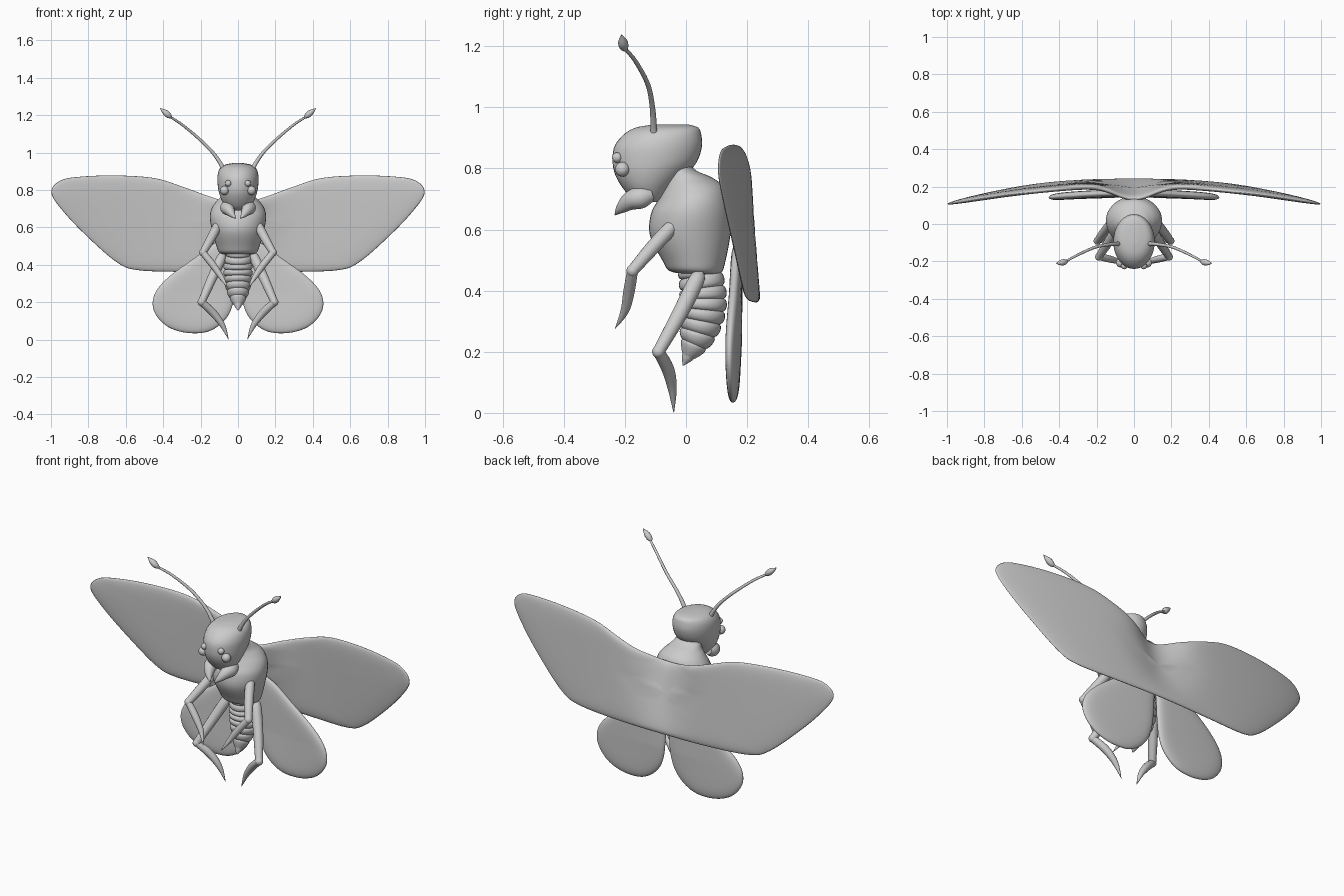
import bpy, bmesh
from math import sin, cos, pi, exp, sqrt, radians
from mathutils import Vector

cube = bpy.data.objects.get("Cube")
if cube:
    bpy.data.objects.remove(cube, do_unlink=True)

TONE = (0.6, 0.6, 0.6, 1)
grey = bpy.data.materials.new("plain grey")
grey.use_nodes = True
grey.diffuse_color = TONE
for node in grey.node_tree.nodes:
    if node.type == 'BSDF_PRINCIPLED':
        node.inputs["Base Color"].default_value = TONE


def finish(name, bm, angle=50):
    """Turn a bmesh into a smooth-shaded object."""
    bmesh.ops.recalc_face_normals(bm, faces=bm.faces)
    mesh = bpy.data.meshes.new(name)
    bm.to_mesh(mesh)
    bm.free()
    mesh.materials.append(grey)
    mesh.shade_smooth()
    mesh.set_sharp_from_angle(angle=radians(angle))
    obj = bpy.data.objects.new(name, mesh)
    bpy.context.collection.objects.link(obj)
    return obj


def spline(points, steps, closed=False):
    """Smooth interpolation through points of any dimension."""
    n, out = len(points), []
    for i in range(n if closed else n - 1):
        ids = [i - 1, i, i + 1, i + 2]
        ids = [k % n if closed else min(max(k, 0), n - 1) for k in ids]
        quad = [points[k] for k in ids]
        for s in range(steps):
            t = s / steps
            out.append(tuple(
                b + t / 2 * (c - a + t * (2 * a - 5 * b + 4 * c - d + t * (3 * (b - c) + d - a)))
                for a, b, c, d in zip(*quad)))
    return out if closed else out + [tuple(points[-1])]


def loft(name, rings, sides=28, angle=50):
    """Skin elliptical rings given as (centre, half axis, half axis)."""
    bm = bmesh.new()
    loops = [[bm.verts.new(c + u * cos(2 * pi * k / sides) + v * sin(2 * pi * k / sides))
              for k in range(sides)] for c, u, v in rings]
    for a, b in zip(loops, loops[1:]):
        for k in range(sides):
            j = (k + 1) % sides
            bm.faces.new((a[k], a[j], b[j], b[k]))
    bm.faces.new(loops[0])
    bm.faces.new(loops[-1])
    return finish(name, bm, angle)


def stack(name, levels, steps=5):
    """Body part from levels of (height, front y, back y, half width)."""
    rings = [(Vector((0, (f + b) / 2, z)), Vector((w, 0, 0)), Vector((0, (b - f) / 2, 0)))
             for z, f, b, w in spline(levels, steps)]
    return loft(name, rings, 36)


def tube(name, points, steps=6, sides=14, ripple=None):
    """Tapered tube along points of (x, y, z, radius)."""
    path = spline(points, steps)
    rings = []
    for i, p in enumerate(path):
        ahead, behind = path[min(i + 1, len(path) - 1)], path[max(i - 1, 0)]
        t = (Vector(ahead[:3]) - Vector(behind[:3])).normalized()
        u = Vector((1, 0, 0))
        u = (u - t * t.dot(u)).normalized()
        r = max(p[3], 0.001) * (ripple(i) if ripple else 1)
        rings.append((Vector(p[:3]), u * r, t.cross(u) * r))
    return loft(name, rings, sides)


def ball(name, centre, radius):
    bm = bmesh.new()
    bmesh.ops.create_uvsphere(bm, u_segments=20, v_segments=12, radius=radius)
    bmesh.ops.translate(bm, verts=bm.verts, vec=centre)
    return finish(name, bm)


def wing(name, outline, centre, depth, half):
    """Rounded sheet filling an x-z outline, bent by depth(x, z)."""
    bm = bmesh.new()
    count, n = 16, len(outline)
    scales = [1 - (k / count) ** 2 for k in range(count)]
    cx, cz = centre
    rim = None
    for side in (-1, 1):
        loops = []
        for k, s in enumerate(scales):
            if k == 0 and rim:
                loops.append(rim)
                continue
            t = half * sqrt(1 - s ** 8) * side
            loop = []
            for x, z in outline:
                px, pz = cx + (x - cx) * s, cz + (z - cz) * s
                loop.append(bm.verts.new((px, depth(px, pz) + t, pz)))
            loops.append(loop)
        rim = loops[0]
        hub = bm.verts.new((cx, depth(cx, cz) + half * side, cz))
        for a, b in zip(loops, loops[1:]):
            for k in range(n):
                j = (k + 1) % n
                bm.faces.new((a[k], a[j], b[j], b[k]))
        for k in range(n):
            bm.faces.new((loops[-1][k], loops[-1][(k + 1) % n], hub))
    return finish(name, bm, 120)


def mirrored(points, side):
    return [(p[0] * side,) + tuple(p[1:]) for p in points]


# Head, neck and thorax
stack("head", [(.69, -.15, -.09, .04), (.705, -.18, -.07, .062), (.74, -.21, -.04, .085),
               (.78, -.232, 0, .1), (.82, -.24, .035, .108), (.87, -.235, .052, .11),
               (.91, -.205, .05, .1), (.933, -.165, .04, .075), (.943, -.11, .01, .03)])
stack("thorax", [(.455, -.01, .11, .07), (.465, -.055, .12, .1), (.5, -.078, .13, .115),
                 (.58, -.118, .145, .138), (.65, -.115, .148, .15), (.7, -.09, .14, .142),
                 (.74, -.075, .125, .115), (.77, -.075, .085, .085), (.8, -.08, .025, .07),
                 (.85, -.09, .02, .065)])

# Ribbed abdomen, nine bands
tube("abdomen", [(0, .04, .48, .068), (0, .055, .4, .076), (0, .052, .32, .074),
                 (0, .03, .235, .052), (0, -.01, .155, .002)], 18, 28,
     lambda i: .89 + .13 * abs(sin(pi * i / 8)) ** .5)

# One pair of forewings, joined along the back
half_edge = [(.15, .765), (.29, .815), (.44, .862), (.63, .877), (.83, .872), (.95, .85),
             (.998, .785), (.93, .68), (.8, .545), (.65, .415), (.54, .372), (.3, .362)]
edge = [(0, .725)] + half_edge + [(0, .362)] + mirrored(half_edge[::-1], -1)


def fore_depth(x, z):
    rise = min(max((z - .38) / .34, 0), 1)
    return .232 - .1 * x * x - .06 * (z - .37) - .075 * rise * exp(-(x / .14) ** 2)


wing("forewings", spline(edge, 6, True), (0, .57), fore_depth, .016)

# Parts that come in pairs
for label, s in (("left", 1), ("right", -1)):
    hind = [(.01, .54), (.1, .53), (.22, .445), (.37, .335), (.445, .245), (.45, .155),
            (.385, .075), (.28, .037), (.16, .043), (.07, .105), (.025, .2), (.01, .36)]
    wing(label + "_hindwing", spline(mirrored(hind, s), 6, True), (.2 * s, .26),
         lambda x, z: .165 - .11 * x * x - .12 * max(.25 - z, 0) * (.45 - abs(x)), .02)

    ball(label + "_large_eye", (.072 * s, -.208, .797), .024)
    ball(label + "_small_eye", (.052 * s, -.225, .835), .017)

    tube(label + "_jaw", mirrored([(.06, -.11, .715, .022), (.06, -.145, .705, .036),
                                   (.05, -.18, .695, .032), (.032, -.212, .67, .018),
                                   (.012, -.232, .648, .002)], s))

    tube(label + "_antenna", mirrored([(.075, -.105, .895, .013), (.09, -.106, .935, .011),
                                       (.135, -.11, 1.0, .009), (.21, -.125, 1.075, .008),
                                       (.3, -.165, 1.15, .007), (.365, -.2, 1.192, .006)], s))
    tube(label + "_antenna_tip", mirrored([(.355, -.197, 1.186, .005), (.37, -.203, 1.198, .015),
                                           (.39, -.207, 1.215, .015), (.417, -.211, 1.237, .001)], s))

    # Front leg: thigh, elbow, curved claw
    tube(label + "_front_thigh", mirrored([(.1, -.03, .625, .006), (.108, -.045, .61, .023),
                                           (.145, -.11, .54, .024), (.188, -.175, .465, .019)], s))
    ball(label + "_front_elbow", (.188 * s, -.175, .465), .02)
    tube(label + "_front_claw", mirrored([(.188, -.175, .465, .018), (.135, -.186, .4, .019),
                                          (.09, -.2, .335, .014), (.055, -.231, .277, .001)], s))

    # Back leg: thigh, knee, curved claw
    tube(label + "_back_thigh", mirrored([(.085, .05, .465, .008), (.09, .035, .435, .026),
                                          (.14, -.02, .325, .026), (.195, -.09, .2, .02)], s))
    ball(label + "_back_knee", (.195 * s, -.09, .2), .021)
    tube(label + "_back_claw", mirrored([(.195, -.09, .2, .019), (.135, -.06, .145, .021),
                                         (.085, -.045, .08, .015), (.05, -.04, .001, .001)], s))
